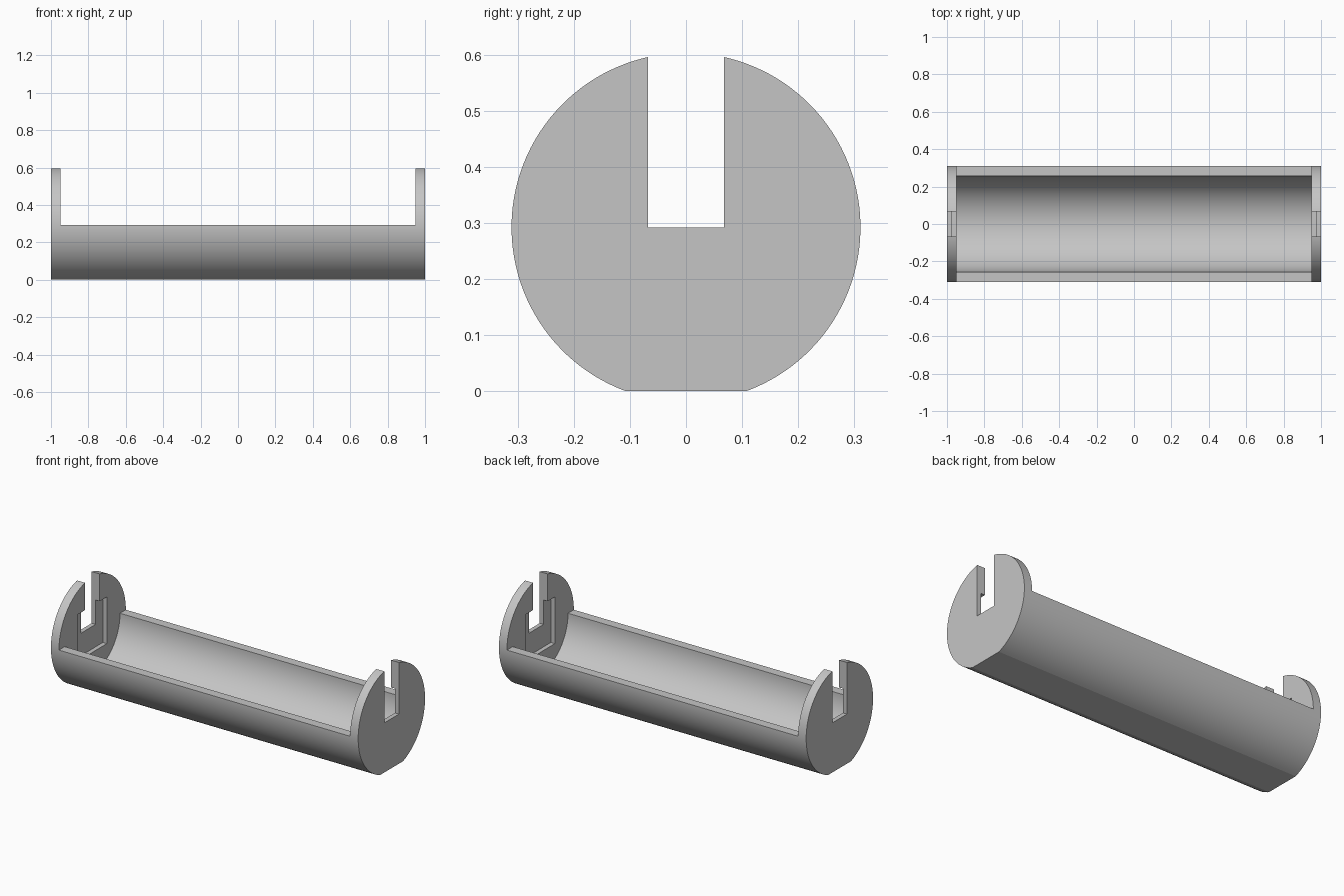
import bpy, bmesh, math

old = bpy.data.objects.get("Cube")
if old:
    bpy.data.objects.remove(old, do_unlink=True)

R, BORE = 0.311, 0.257        # outer and inner radius
AXIS = 0.292                  # height of the tube axis and of the rim
WALL_IN, POCKET_IN = 0.948, 0.974
SLOT, POCKET = 0.068, 0.135   # half widths

grey = bpy.data.materials.new("light grey plastic")
grey.use_nodes = True
colour = (0.56, 0.56, 0.56, 1)
grey.diffuse_color = colour
grey.node_tree.nodes["Principled BSDF"].inputs["Base Color"].default_value = colour


def arc(radius, start, end, n):
    """Points (y, z) on a circle about the tube axis."""
    steps = [start + (end - start) * i / n for i in range(n + 1)]
    return [(radius * math.cos(a), AXIS + radius * math.sin(a)) for a in steps]


def box(half, low, high):
    return [(-half, low), (half, low), (half, high), (-half, high)]


def extrude(name, profile, half_length):
    """Sweep a (y, z) profile along x."""
    bm = bmesh.new()
    face = bm.faces.new([bm.verts.new((-half_length, y, z)) for y, z in profile])
    new = bmesh.ops.extrude_face_region(bm, geom=[face])["geom"]
    verts = [v for v in new if isinstance(v, bmesh.types.BMVert)]
    bmesh.ops.translate(bm, verts=verts, vec=(2 * half_length, 0, 0))
    bmesh.ops.recalc_face_normals(bm, faces=bm.faces)
    mesh = bpy.data.meshes.new(name)
    bm.to_mesh(mesh)
    bm.free()
    mesh.materials.append(grey)
    obj = bpy.data.objects.new(name, mesh)
    bpy.context.collection.objects.link(obj)
    return obj


# Round body with a flat foot
foot = math.asin(AXIS / R)
tray = extrude("tube_tray", arc(R, -foot, math.pi + foot, 112), 1)

# Round trough, open above the rim between the end walls
trough = arc(BORE, -math.pi, 0, 56) + [(0.4, AXIS), (0.4, 0.8), (-0.4, 0.8), (-0.4, AXIS)]
cutters = [
    extrude("trough_cutter", trough, WALL_IN),
    # Square pockets on the inside of the end walls
    extrude("pocket_cutter", box(POCKET, 0.16, 0.435), POCKET_IN),
    # Slots open at the top of the end walls
    extrude("slot_cutter", box(SLOT, AXIS, 0.8), 1.1),
]

bpy.ops.object.select_all(action="DESELECT")
tray.select_set(True)
bpy.context.view_layer.objects.active = tray
for cutter in cutters:
    cutter.hide_render = True
    mod = tray.modifiers.new(cutter.name, "BOOLEAN")
    mod.operation = "DIFFERENCE"
    mod.solver = "EXACT"
    mod.object = cutter
    bpy.ops.object.modifier_apply(modifier=mod.name)
for cutter in cutters:
    bpy.data.objects.remove(cutter, do_unlink=True)

bpy.ops.object.shade_smooth_by_angle(angle=math.radians(15))
